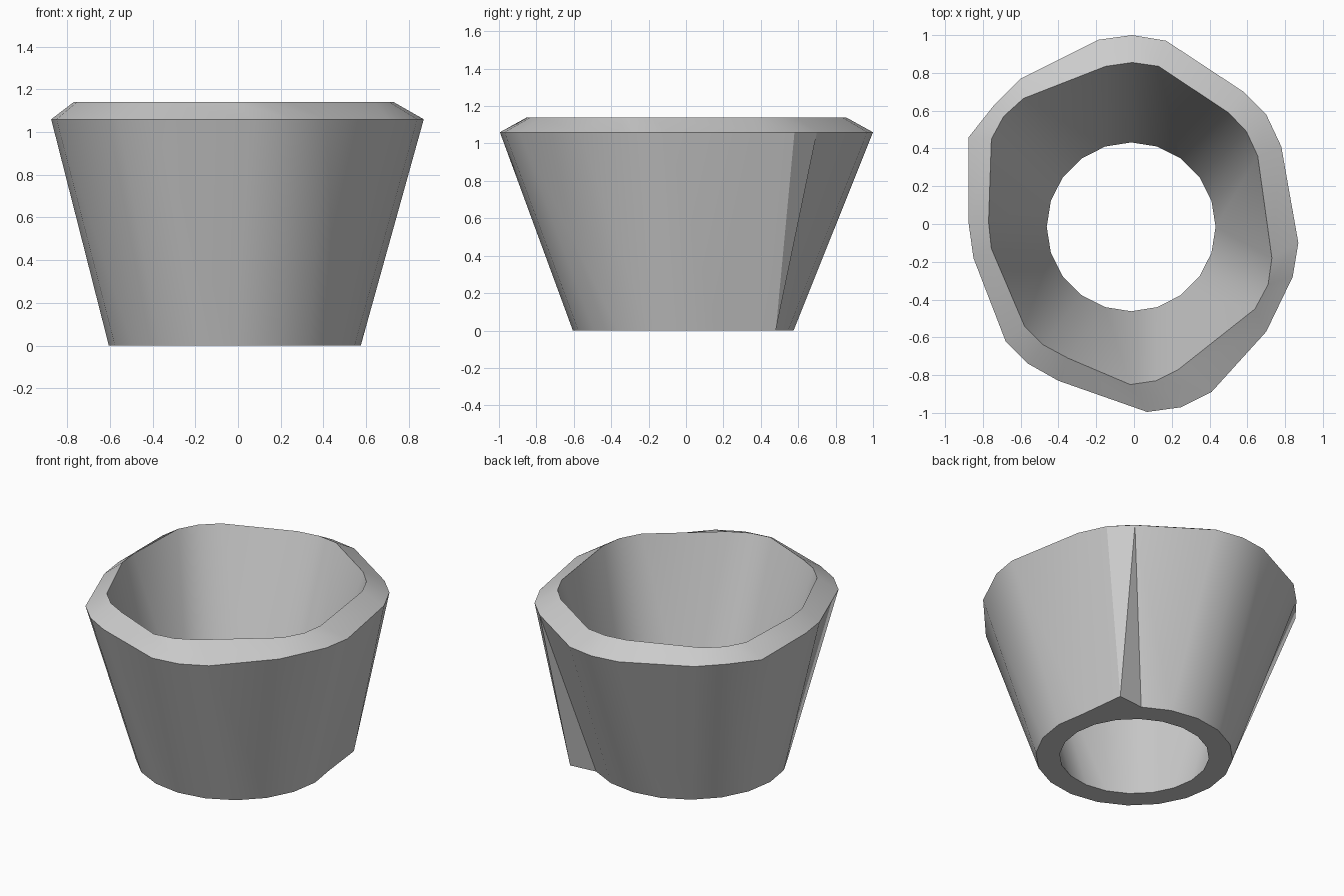
import bpy, bmesh, math

if "Cube" in bpy.data.objects:
    bpy.data.objects.remove(bpy.data.objects["Cube"])

# Uneven rim outlines, clockwise from the back
outer_rim = [(-.01, 1), (.17, .97), (.58, .70), (.70, .58), (.78, .41),
             (.87, -.10), (.84, -.28), (.70, -.57), (.41, -.89), (.25, -.97),
             (.07, -.995), (-.40, -.83), (-.56, -.74), (-.68, -.62), (-.85, -.18),
             (-.875, 0), (-.875, .46), (-.74, .63), (-.60, .77), (-.19, .975)]
inner_rim = [(-.01, .855), (.13, .835), (.50, .59), (.595, .49), (.655, .36),
             (.73, -.18), (.71, -.32), (.64, -.45), (.235, -.77), (.115, -.83),
             (-.02, -.85), (-.35, -.71), (-.48, -.64), (-.58, -.54), (-.755, -.13),
             (-.77, .01), (-.755, .45), (-.69, .57), (-.585, .665), (-.15, .835)]
N = len(outer_rim)


def circle(r):
    angles = [math.pi / 2 - 2 * math.pi * i / N for i in range(N)]
    return [(-.015 + r * math.cos(a), -.015 + r * math.sin(a)) for a in angles]


# Round foot with one chipped-out corner
foot = circle(.59)
foot[3] = (.51, .48)
bore = circle(.447)

# Loft the closed tube: foot, outer rim, inner rim, bore, back to foot
bm = bmesh.new()
rings = [[bm.verts.new((x, y, z)) for x, y in pts] for pts, z in
         ((foot, 0), (outer_rim, 1.06), (inner_rim, 1.14), (bore, 0))]
for k in range(4):
    a, b = rings[k], rings[(k + 1) % 4]
    for i in range(N):
        j = (i + 1) % N
        if k == 0 and i == 2:
            # Crease beside the chipped corner
            bm.faces.new((a[i], a[j], b[i]))
            bm.faces.new((a[j], b[j], b[i]))
        else:
            bm.faces.new((a[i], a[j], b[j], b[i]))
bmesh.ops.recalc_face_normals(bm, faces=bm.faces)
mesh = bpy.data.meshes.new("tapered_cup_ring")
bm.to_mesh(mesh)
bm.free()
cup = bpy.data.objects.new("tapered_cup_ring", mesh)
bpy.context.collection.objects.link(cup)

# Smooth walls, sharp rims
bpy.context.view_layer.objects.active = cup
cup.select_set(True)
bpy.ops.object.shade_smooth_by_angle(angle=math.radians(30))
